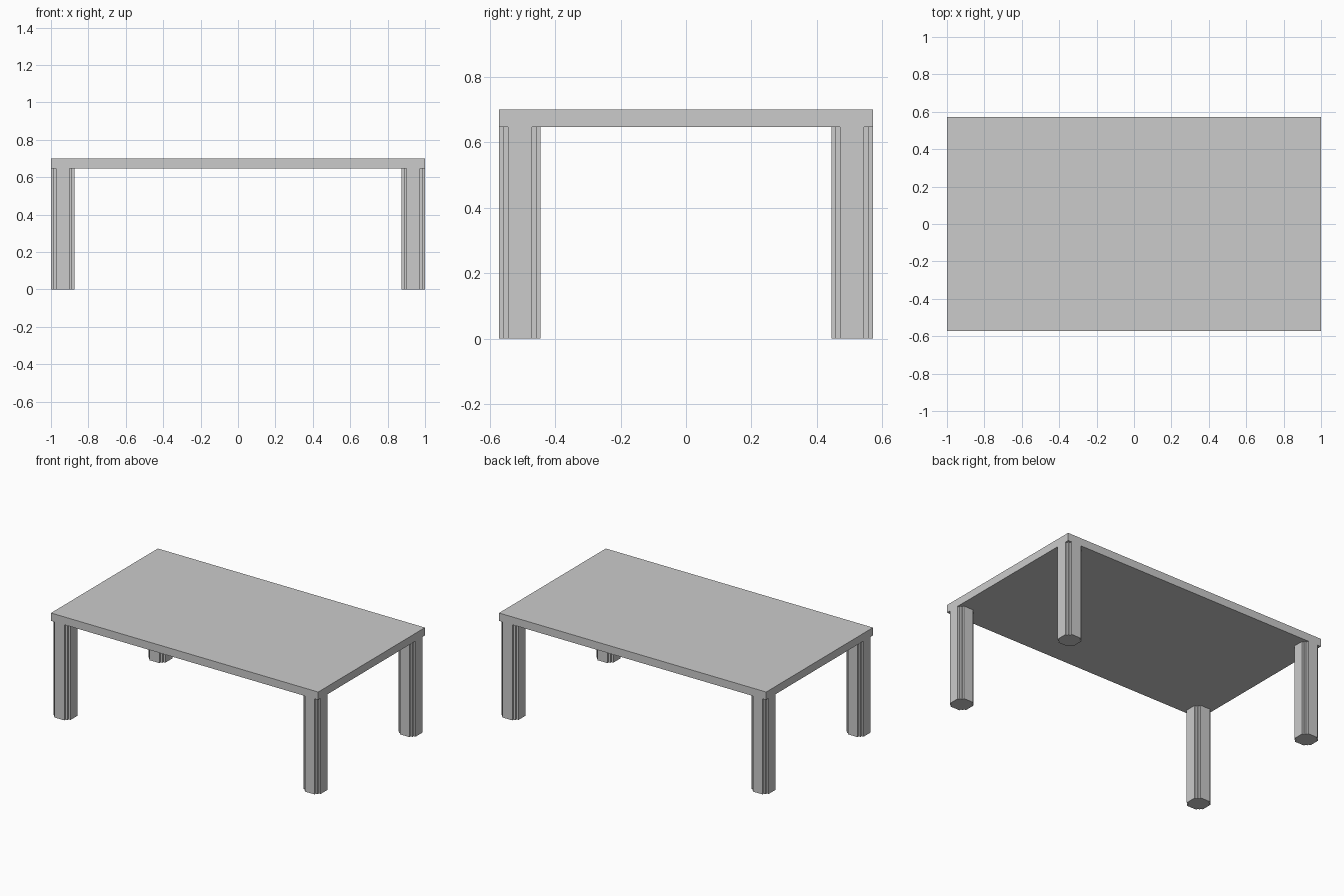
import bpy, bmesh

if "Cube" in bpy.data.objects:
    bpy.data.objects.remove(bpy.data.objects["Cube"])

HX, HY = 1.0, 0.571      # half size of the table
H, UNDER = 0.70, 0.647   # top and underside of the tabletop
W = 0.127                # leg width
S = 0.0135               # size of one corner step


def prism(name, outline, z0, z1):
    """Extrude a closed counter-clockwise outline from z0 to z1."""
    bm = bmesh.new()
    base = bm.faces.new([bm.verts.new((x, y, z0)) for x, y in outline])
    up = bmesh.ops.extrude_face_region(bm, geom=[base], use_keep_orig=True)
    verts = [v for v in up["geom"] if isinstance(v, bmesh.types.BMVert)]
    bmesh.ops.translate(bm, verts=verts, vec=(0, 0, z1 - z0))
    bmesh.ops.recalc_face_normals(bm, faces=bm.faces[:])
    me = bpy.data.meshes.new(name)
    bm.to_mesh(me)
    bm.free()
    ob = bpy.data.objects.new(name, me)
    bpy.context.collection.objects.link(ob)
    return ob


# Tabletop slab
prism("tabletop", [(-HX, -HY), (HX, -HY), (HX, HY), (-HX, HY)], UNDER, H)

# Leg cross-section: square with two-step notched corners
h = W / 2
corner = [(h, h - 2*S), (h - S, h - 2*S), (h - S, h - S), (h - 2*S, h - S), (h - 2*S, h)]
section = []
for _ in range(4):
    section += corner
    corner = [(-y, x) for x, y in corner]

# Four legs flush with the tabletop corners
for side, sx in (("left", -1), ("right", 1)):
    for end, sy in (("front", -1), ("back", 1)):
        leg = prism(f"{end}_{side}_leg", section, 0, UNDER)
        leg.location = (sx * (HX - h), sy * (HY - h), 0)
